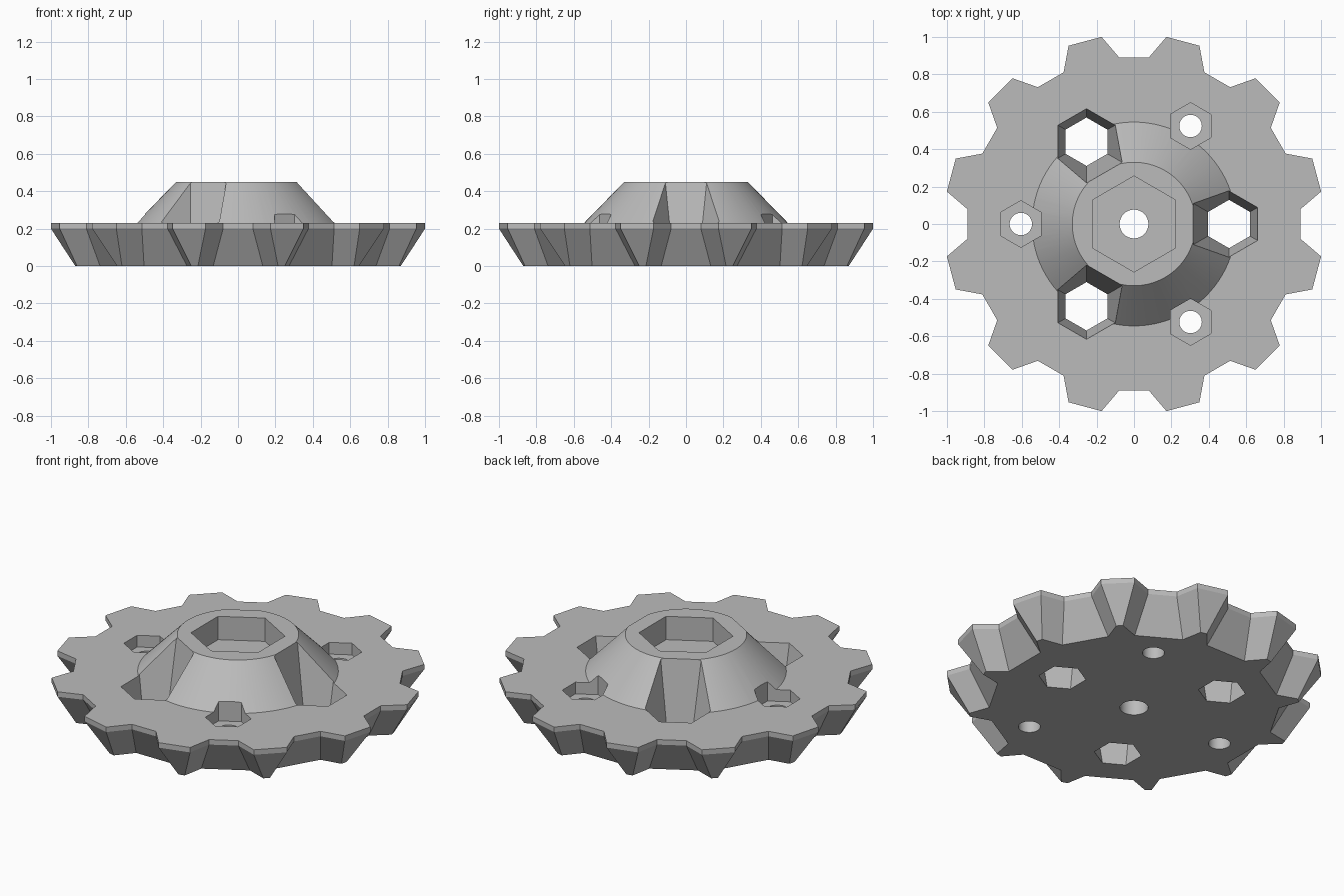
import bpy
import math
from math import cos, sin, pi, radians, sqrt
from mathutils import Vector

if "Cube" in bpy.data.objects:
    bpy.data.objects.remove(bpy.data.objects["Cube"])

grey = bpy.data.materials.new("plain grey")
grey.use_nodes = True
grey.diffuse_color = (0.5, 0.5, 0.5, 1)
grey.node_tree.nodes["Principled BSDF"].inputs["Base Color"].default_value = grey.diffuse_color

TOP = 0.23      # disc top
RIM = 0.45      # hub top


def loft(name, rings, heights):
    """Closed solid through stacked rings of (x, y) points."""
    n = len(rings[0])
    verts = [(x, y, z) for ring, z in zip(rings, heights) for x, y in ring]
    faces = [tuple(reversed(range(n))), tuple(range(len(verts) - n, len(verts)))]
    for k in range(len(rings) - 1):
        for i in range(n):
            j = (i + 1) % n
            faces.append((k * n + i, k * n + j, k * n + n + j, k * n + n + i))
    mesh = bpy.data.meshes.new(name)
    mesh.from_pydata(verts, [], faces)
    mesh.materials.append(grey)
    obj = bpy.data.objects.new(name, mesh)
    bpy.context.collection.objects.link(obj)
    return obj


def circle(r, n, cx=0, cy=0, start=0):
    return [(cx + r * cos(start + 2 * pi * i / n), cy + r * sin(start + 2 * pi * i / n))
            for i in range(n)]


def hexagon(apothem, cx=0, cy=0):
    return circle(apothem * 2 / sqrt(3), 6, cx, cy, pi / 6)


def turn(points, angle):
    return [(x * cos(angle) - y * sin(angle), x * sin(angle) + y * cos(angle)) for x, y in points]


def inset(points, d):
    """Move every side of a counter-clockwise outline inward by d."""
    out = []
    for i, p in enumerate(points):
        p, a, b = Vector(p), Vector(points[i - 1]), Vector(points[(i + 1) % len(points)])
        e1, e2 = (p - a).normalized(), (b - p).normalized()
        n1, n2 = Vector((-e1.y, e1.x)), Vector((-e2.y, e2.x))
        out.append(tuple(p + (n1 + n2) * d / (1 + n1.dot(n2))))
    return out


def cut(obj, cutters):
    bpy.context.view_layer.objects.active = obj
    for c in cutters:
        mod = obj.modifiers.new("cut", "BOOLEAN")
        mod.operation, mod.solver, mod.object = "DIFFERENCE", "EXACT", c
        bpy.ops.object.modifier_apply(modifier=mod.name)


# Toothed disc: straight rim above a 30 degree taper
outline = []
for k in range(12):
    for r, offset in ((0.894, -9.9), (1.0154, -5.15), (1.0154, 5.15), (0.894, 9.9)):
        a = radians(15 + 30 * k + offset)
        outline.append((r * cos(a), r * sin(a)))
disc = loft("toothed_disc", [inset(outline, 0.2 * math.tan(pi / 6)), outline, outline],
            [0, 0.2, TOP])

# Conical hub
hub = loft("hub", [circle(0.545, 96), circle(0.33, 96)], [TOP, RIM])

# Cutters: tapered openings, bolt recesses and holes
openings, recesses, holes, notches = [], [], [], []
for k in range(3):
    a = 2 * pi * k / 3
    cx, cy = 0.508 * cos(a), 0.508 * sin(a)
    rings = [hexagon(0.112 + 0.177 * z, cx, cy) for z in (-0.1, 0.6)]
    openings.append(loft("opening_cutter", rings, [-0.1, 0.6]))

    b = a + pi / 3
    bx, by = 0.605 * cos(b), 0.605 * sin(b)
    recesses.append(loft("recess_cutter", [hexagon(0.108, bx, by)] * 2, [0.16, 0.6]))
    holes.append(loft("bolt_hole_cutter", [circle(0.06, 32, bx, by)] * 2, [-0.1, 0.6]))

    low = [(0.50, 0.09), (0.50, -0.09), (0.57, -0.22), (0.9, -0.22), (0.9, 0.22), (0.57, 0.22)]
    high = [(0.29, 0.112), (0.29, -0.112), (0.36, -0.242), (0.9, -0.242), (0.9, 0.242), (0.36, 0.242)]
    low, high = (turn(list(reversed(p)), b) for p in (low, high))
    # Extend the notch slightly past both ends of the hub
    step = [(h[0] - l[0], h[1] - l[1]) for l, h in zip(low, high)]
    below = [(l[0] - s[0] * 0.1, l[1] - s[1] * 0.1) for l, s in zip(low, step)]
    notches.append(loft("notch_cutter", [below, high], [TOP - 0.023, TOP + 0.23]))

bore = loft("bore_cutter", [circle(0.077, 32)] * 2, [-0.1, 0.6])
socket = loft("socket_cutter", [hexagon(0.222)] * 2, [0.31, 0.6])

cut(disc, openings + recesses + holes + [bore])
cut(hub, openings + notches + recesses + [socket, bore])
for c in openings + recesses + holes + notches + [bore, socket]:
    bpy.data.objects.remove(c)

# Smooth round surfaces, keep edges sharp
bpy.ops.object.select_all(action="DESELECT")
for obj in (disc, hub):
    obj.select_set(True)
bpy.context.view_layer.objects.active = hub
bpy.ops.object.shade_smooth_by_angle(angle=radians(20))
